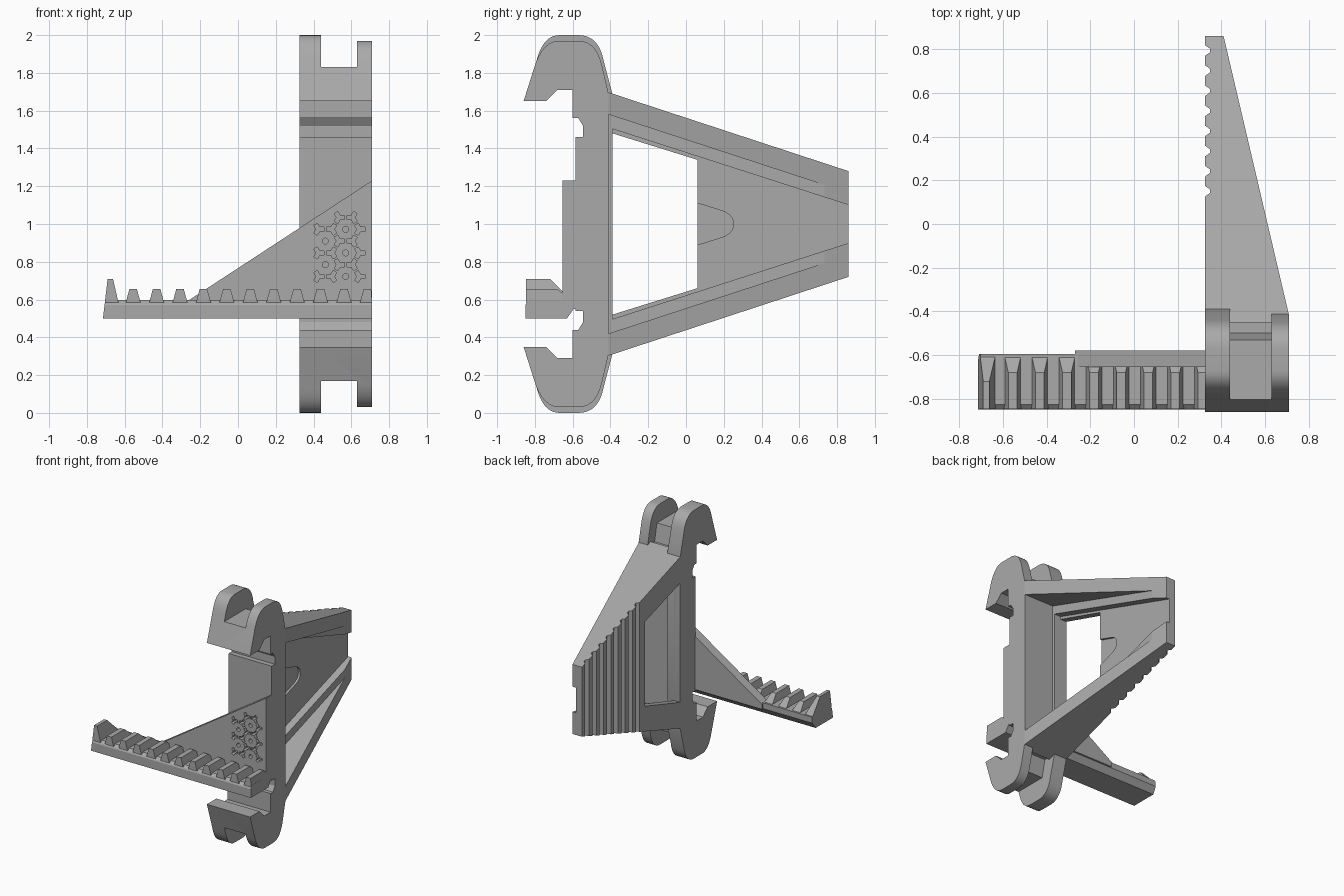
import bpy, bmesh, math
from mathutils import Vector

if "Cube" in bpy.data.objects:
    bpy.data.objects.remove(bpy.data.objects["Cube"])

grey = bpy.data.materials.new("plain grey")
grey.use_nodes = True
grey.diffuse_color = (0.4, 0.4, 0.4, 1)
grey.node_tree.nodes["Principled BSDF"].inputs["Base Color"].default_value = (0.4, 0.4, 0.4, 1)


def make(name, bm):
    bmesh.ops.recalc_face_normals(bm, faces=bm.faces)
    mesh = bpy.data.meshes.new(name)
    bm.to_mesh(mesh)
    bm.free()
    mesh.materials.append(grey)
    ob = bpy.data.objects.new(name, mesh)
    bpy.context.collection.objects.link(ob)
    return ob


def prism(name, points, axis, low, high):
    """Extrude a flat outline along one axis; points hold the other two coordinates in order."""
    def place(p, d):
        return {"x": (d, p[0], p[1]), "y": (p[0], d, p[1]), "z": (p[0], p[1], d)}[axis]
    bm = bmesh.new()
    rings = [[bm.verts.new(place(p, d)) for p in points] for d in (low, high)]
    for ring in rings:
        bm.faces.new(ring)
    n = len(points)
    for i in range(n):
        j = (i + 1) % n
        bm.faces.new((rings[0][i], rings[0][j], rings[1][j], rings[1][i]))
    return make(name, bm)


def cut(target, cutters, keep=False):
    for cutter in cutters:
        mod = target.modifiers.new("cut", "BOOLEAN")
        mod.operation, mod.solver, mod.object = "DIFFERENCE", "EXACT", cutter
        with bpy.context.temp_override(object=target, active_object=target):
            bpy.ops.object.modifier_apply(modifier=mod.name)
        if not keep:
            bpy.data.objects.remove(cutter)


def flip(points):
    return [(y, 2 - z) for y, z in reversed(points)]


def whole(points):
    """Complete an upper half outline with its mirror about mid height."""
    return points + flip(points)


def bend(a, b, c, steps=8):
    a, b, c = Vector(a), Vector(b), Vector(c)
    return [tuple(a * (1 - t) ** 2 + b * 2 * t * (1 - t) + c * t * t)
            for t in (i / steps for i in range(steps + 1))]


LEFT, MID, SLOT, RIGHT = 0.325, 0.44, 0.63, 0.71

# Spine with hooks at both ends; the outer cheek stands a little taller
front = [(-0.86, 1.65), (-0.74, 1.65), (-0.68, 1.71), (-0.60, 1.71), (-0.60, 1.56),
         (-0.57, 1.56), (-0.545, 1.52), (-0.545, 1.46), (-0.585, 1.46)]
tall = [(-0.39, 1.69)] + bend((-0.435, 1.86), (-0.46, 2), (-0.57, 2)) \
    + bend((-0.67, 2), (-0.755, 2), (-0.79, 1.87)) + front
short = [(-0.412, 1.70)] + bend((-0.445, 1.84), (-0.475, 1.97), (-0.57, 1.97)) \
    + bend((-0.67, 1.97), (-0.75, 1.97), (-0.795, 1.855)) + front
tall_cheek = prism("tall_cheek", whole(tall), "x", LEFT, MID)
spine = prism("spine", whole(short), "x", MID, RIGHT)
slot = [(-1, 2.1), (-1, 1.83), (-0.53, 1.83), (-0.50, 1.69), (-0.3, 1.69), (-0.3, 2.1)]
cut(spine, [prism("slot", s, "x", MID - 0.05, SLOT) for s in (slot, flip(slot))])

# Tapering wing: cut to a wedge, then hollowed in two steps
wing = prism("wing", whole([(-0.45, 1.71), (0.86, 1.28)]), "x", LEFT, RIGHT)
tools = [
    prism("taper", [(0.71, -0.42), (0.41, 0.86), (0.363, 1.06), (1, 1.06), (1, -0.42)], "z", -1, 3),
    prism("rib_pocket", whole([(-0.41, 1.58), (0.90, 1.152)]), "x", MID, 1),
    prism("panel_pocket", whole([(-0.41, 1.51), (0.90, 1.088)]), "x", 0.38, 1),
    prism("window", whole([(-0.39, 1.48), (0.06, 1.34)]), "x", 0, 1),
    prism("thumb_recess", whole([(0, 1.13)] + bend((0.19, 1.07), (0.25, 1.05), (0.25, 1.005), 5)),
          "x", 0.362, 1),
]
for i in range(8):
    y = 0.15 + i * 0.092
    tools.append(prism("groove", [(0.31, y - 0.035), (0.348, y - 0.008),
                                  (0.348, y + 0.008), (0.31, y + 0.035)], "z", 0, 2))
cut(wing, tools)

# Gusset plate with bolt holes and a honeycomb of shallow grooves
gusset = prism("gusset", [(RIGHT, 0.55), (RIGHT, 1.23), (-0.27, 0.59), (-0.27, 0.55)],
               "y", -0.655, -0.58)
PITCH = 0.125
R = PITCH / math.sqrt(3)
centres = [(0.57, 0.972 - PITCH * i) for i in range(3)] \
    + [(0.462, 0.9095 - PITCH * i) for i in range(2)]


def ring(x, z, r, n):
    return [(x + r * math.cos(i * math.tau / n), z + r * math.sin(i * math.tau / n))
            for i in range(n)]


holes = [prism("hole", ring(x, z, 0.016, 12), "y", -0.8, -0.3) for x, z in centres]
cut(spine, holes, keep=True)
cut(gusset, holes)
corners = {}
for x, z in centres:
    for k, (cx, cz) in enumerate(ring(x, z, R, 6)):
        if 0.395 < cx < 0.65 and 0.66 < cz < 0.74 + cx * 0.62:
            corners.setdefault((round(cx, 2), round(cz, 2)), (cx, cz, k * math.pi / 3))
grooves = []
for cx, cz, turn in corners.values():
    outline = []
    for arm in range(3):
        a = turn + arm * math.tau / 3
        d, side = Vector((math.cos(a), math.sin(a))), Vector((-math.sin(a), math.cos(a)))
        c = Vector((cx, cz))
        tips = [c + d * 0.03 - side * 0.011, c + d * 0.03 + side * 0.011]
        e = a + math.pi / 3
        tips.append(c + Vector((math.cos(e), math.sin(e))) * 0.0127)
        outline += [tuple(t) for t in tips]
    grooves.append(prism("honeycomb_groove", outline, "y", -0.7, -0.61))
cut(gusset, grooves)

# Horizontal arm with a slanted free end
arm = prism("arm", [(-0.85, 0.5), (-0.63, 0.5), (-0.595, 0.55), (-0.595, 0.597),
                    (-0.825, 0.597), (-0.845, 0.58), (-0.85, 0.57)], "x", -0.715, RIGHT)
for v in arm.data.vertices:
    if v.co.x < 0:
        v.co.x += (v.co.z - 0.5) * 0.12


def tooth(name, x0, x1, x2, x3, top, shoulder):
    """Trapezoid tooth whose back slopes down to the arm."""
    bm = bmesh.new()
    lower = [bm.verts.new((x, y, 0.585)) for y in (-0.847, -0.597) for x in (x0, x3)]
    upper = [bm.verts.new((x, y, top)) for y in (-0.847, shoulder) for x in (x1, x2)]
    for f in ((0, 1, 3, 2), ):
        bm.faces.new([lower[i] for i in f])
        bm.faces.new([upper[i] for i in f])
    for i, j in ((0, 1), (1, 3), (3, 2), (2, 0)):
        bm.faces.new((lower[i], lower[j], upper[j], upper[i]))
    return make(name, bm)


tooth("end_tooth", -0.705, -0.69, -0.662, -0.633, 0.71, -0.72)
for i in range(11):
    x = -0.555 + i * 0.124
    tooth("tooth", x - 0.039, x - 0.02, x + 0.02, min(x + 0.039, RIGHT), 0.655, -0.68)

# Smooth the curved hooks while keeping edges crisp
bpy.ops.object.select_all(action="DESELECT")
for ob in (tall_cheek, spine):
    ob.select_set(True)
bpy.context.view_layer.objects.active = spine
bpy.ops.object.shade_smooth_by_angle(angle=math.radians(25))
